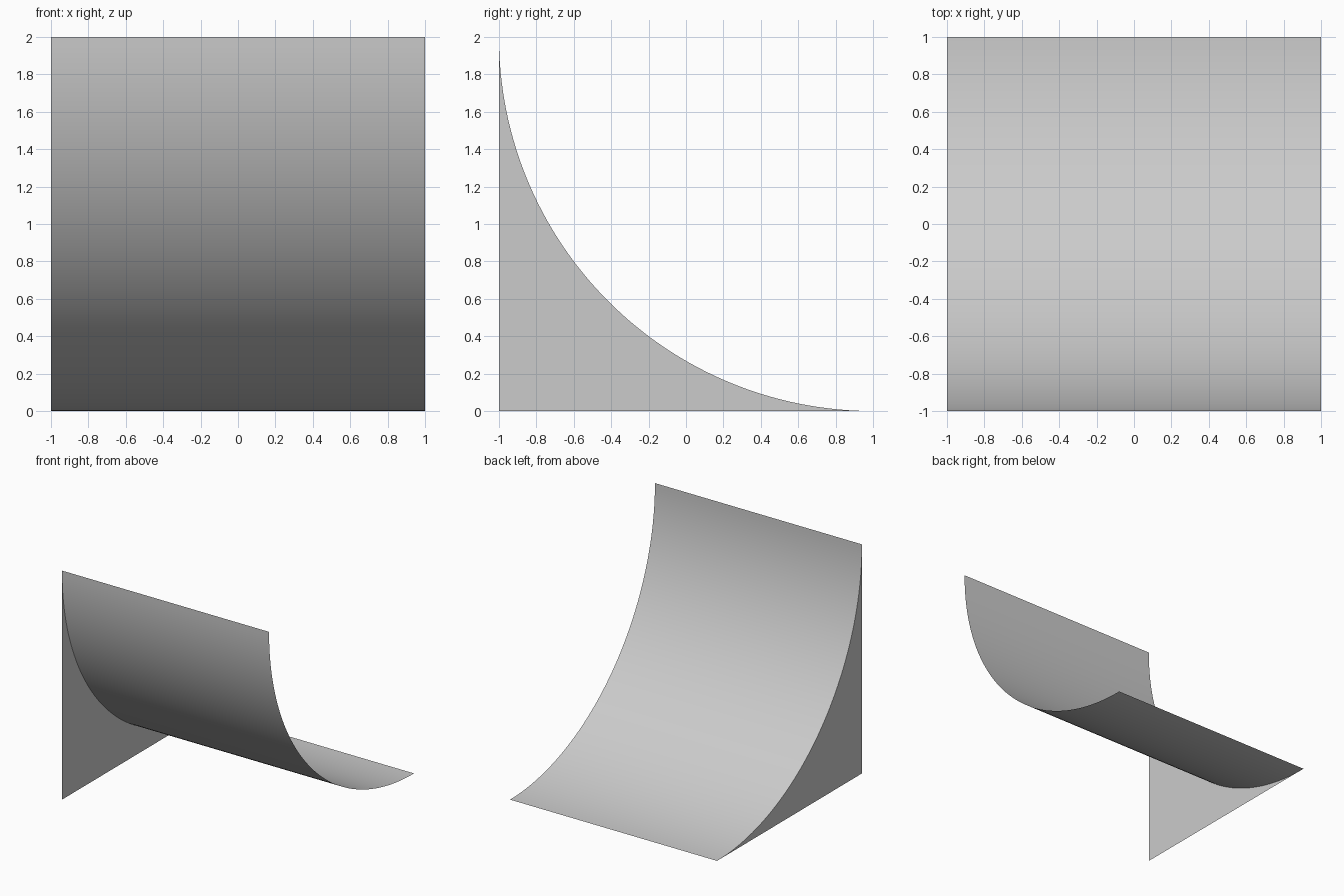
import bpy, bmesh
from math import sin, cos, pi

if "Cube" in bpy.data.objects:
    bpy.data.objects.remove(bpy.data.objects["Cube"])

SEGMENTS = 64
RADIUS = 2.0

# Quarter-circle profile (y, z): from the top front lip to the rear toe
profile = [(1 - RADIUS * cos(a), 2 - RADIUS * sin(a))
           for a in (i * pi / 2 / SEGMENTS for i in range(SEGMENTS + 1))]


def finish(name, bm):
    mesh = bpy.data.meshes.new(name)
    bm.to_mesh(mesh)
    bm.free()
    obj = bpy.data.objects.new(name, mesh)
    bpy.context.collection.objects.link(obj)
    return obj


# Curved ramp sheet, open underneath
bm = bmesh.new()
left = [bm.verts.new((-1, y, z)) for y, z in profile]
right = [bm.verts.new((1, y, z)) for y, z in profile]
for i in range(SEGMENTS):
    face = bm.faces.new((left[i], left[i + 1], right[i + 1], right[i]))
    face.smooth = True
finish("ramp_surface", bm)

# Single side panel at the left, filling the area beneath the curve
bm = bmesh.new()
corner = bm.verts.new((-1, -1, 0))
edge = [bm.verts.new((-1, y, z)) for y, z in profile]
for a, b in zip(edge, edge[1:]):
    bm.faces.new((corner, a, b))
finish("side_panel", bm)
